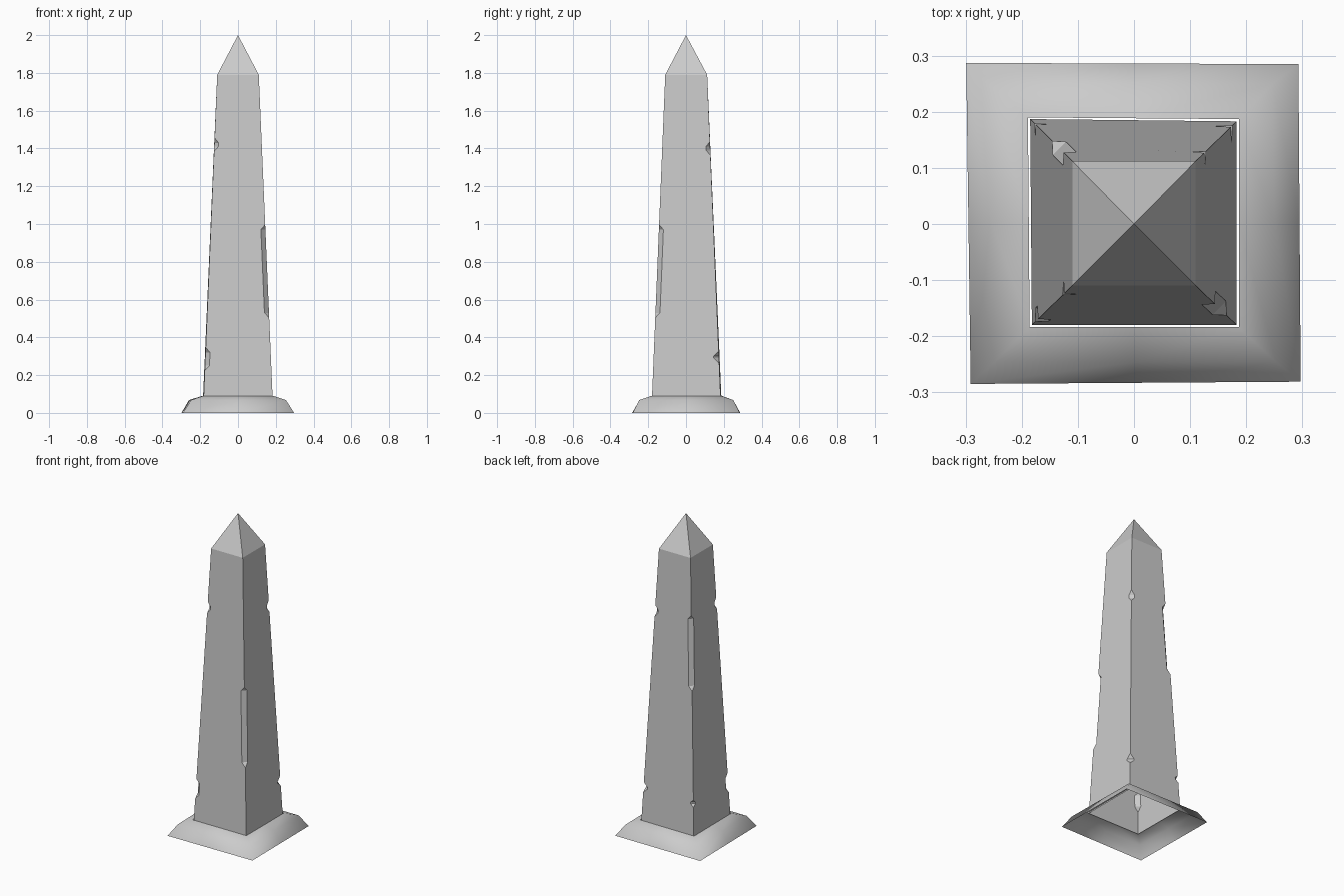
import bpy, bmesh
from mathutils import Vector

if "Cube" in bpy.data.objects:
    bpy.data.objects.remove(bpy.data.objects["Cube"])


def make_object(name, bm, recalc=True):
    if recalc:
        bmesh.ops.recalc_face_normals(bm, faces=bm.faces[:])
    mesh = bpy.data.meshes.new(name)
    bm.to_mesh(mesh)
    bm.free()
    obj = bpy.data.objects.new(name, mesh)
    bpy.context.collection.objects.link(obj)
    return obj


def bridge(bm, low, high):
    n = len(low)
    for i in range(n):
        j = (i + 1) % n
        bm.faces.new((low[i], low[j], high[j], high[i]))


# Tapered shaft with a pyramid tip
Z0, Z1 = 0.085, 1.79
LOW = [(-.182, -.18), (.183, -.18), (.183, .183), (-.185, .187)]
TOP = [(-.11, -.11), (.11, -.11), (.11, .112), (-.11, .112)]
bm = bmesh.new()
low = [bm.verts.new((x, y, Z0)) for x, y in LOW]
high = [bm.verts.new((x, y, Z1)) for x, y in TOP]
tip = bm.verts.new((0, 0, 2))
bridge(bm, low, high)
for i in range(4):
    bm.faces.new((high[i], high[(i + 1) % 4], tip))
bm.faces.new(low[::-1])
shaft = make_object("shaft", bm)


def chip(corner, za, zb, width, slope):
    """Wedge that knocks a chamfered chip out of one shaft edge."""
    def edge(z):
        t = (z - Z0) / (Z1 - Z0)
        return Vector((*LOW[corner], 0)).lerp(Vector((*TOP[corner], 0)), t) + Vector((0, 0, z))
    sx, sy = [(-1, -1), (1, -1), (1, 1), (-1, 1)][corner]
    out = Vector((sx, sy, 0)).normalized()
    side = Vector((-out.y, out.x, 0))
    depth = width * 0.707
    bm = bmesh.new()
    for z, d in ((za, -.002), (za + slope, depth), (zb - slope, depth), (zb, -.002)):
        for s in (-.05, .05):
            bm.verts.new(edge(z) - out * d + side * s)
            bm.verts.new(edge(z) + out * .05 + side * s)
    bmesh.ops.convex_hull(bm, input=bm.verts[:])
    cutter = make_object("chip_cutter", bm)
    cutter.hide_render = True
    mod = shaft.modifiers.new("chip", "BOOLEAN")
    mod.operation, mod.solver, mod.object = "DIFFERENCE", "EXACT", cutter
    return cutter


# Two chips on each edge pair: long ones and small nicks
cutters = [
    chip(1, 0.50, 1.00, .024, .03),
    chip(3, 0.97, 1.44, .024, .03),
    chip(2, 1.36, 1.44, .022, .03),
    chip(2, 0.26, 0.33, .028, .03),
    chip(0, 1.38, 1.46, .022, .03),
    chip(0, 0.22, 0.35, .024, .03),
    chip(3, 0.26, 0.31, .020, .02),
]
dg = bpy.context.evaluated_depsgraph_get()
bm = bmesh.new()
bm.from_mesh(bpy.data.meshes.new_from_object(shaft.evaluated_get(dg)))
# Shaft is open underneath
bmesh.ops.delete(bm, geom=[f for f in bm.faces if f.calc_center_median().z < Z0 + .001],
                 context="FACES_ONLY")
shaft.modifiers.clear()
bm.to_mesh(shaft.data)
bm.free()
for c in cutters:
    bpy.data.objects.remove(c)

# Sloping mound around the foot, open in the middle and below
RINGS = [
    (0.0, [(-.291, -.285), (.297, -.281), (.293, .285), (-.299, .287)]),
    (.068, [(-.248, -.245), (.254, -.247), (.247, .25), (-.26, .25)]),
    (.09, [(-.186, -.184), (.187, -.184), (.187, .187), (-.189, .19)]),
]
bm = bmesh.new()
rings = []
for z, pts in RINGS:
    ring = []
    for i in range(4):
        a, b = Vector((*pts[i], z)), Vector((*pts[(i + 1) % 4], z))
        ring += [bm.verts.new(a.lerp(b, t)) for t in (0, .5)]
    rings.append(ring)
for lo, hi in zip(rings, rings[1:]):
    bridge(bm, lo, hi)
mound = make_object("base_skirt", bm, recalc=False)
for p in mound.data.polygons:
    p.use_smooth = True
